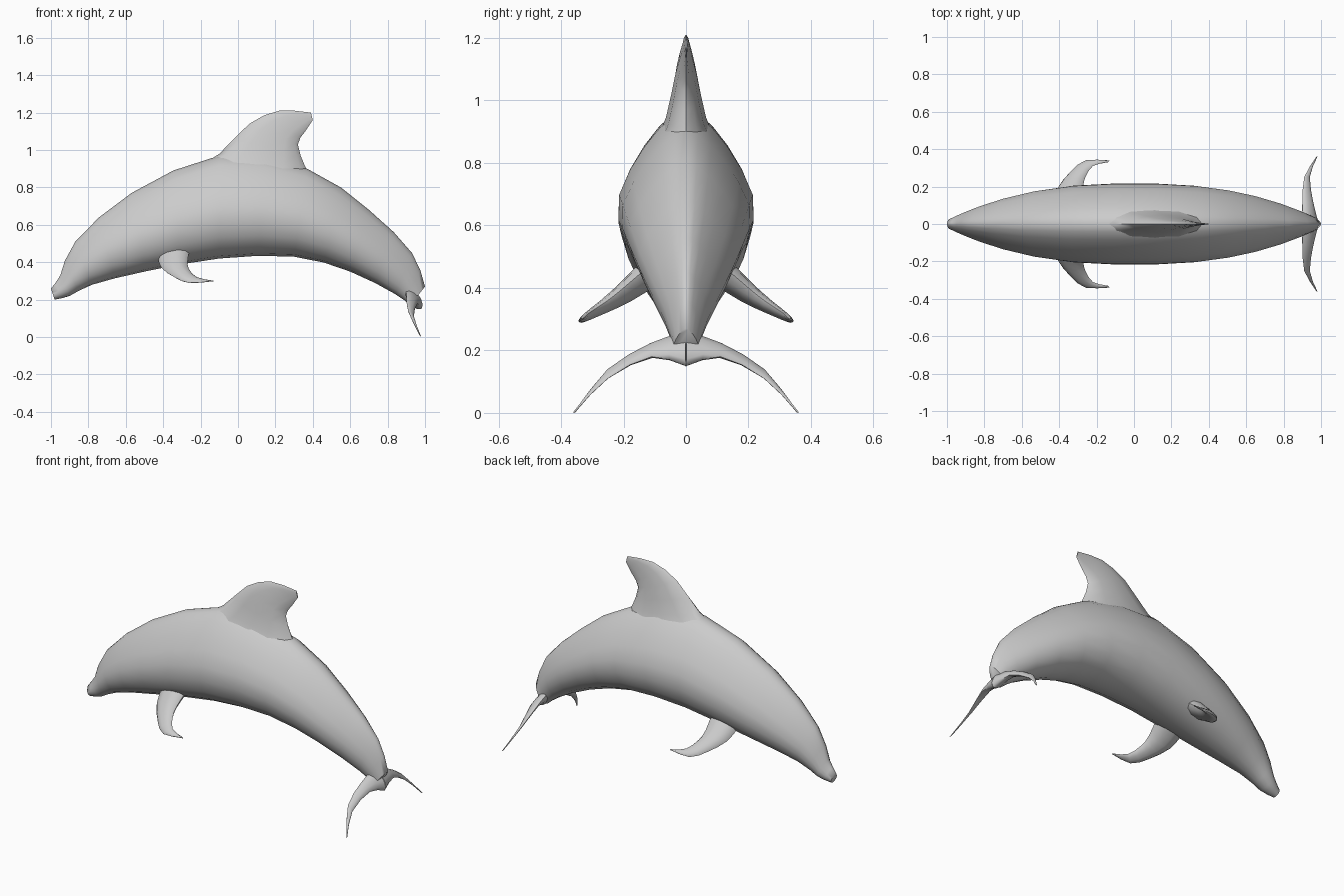
import bpy, bmesh, math
from mathutils import Vector

cube = bpy.data.objects.get("Cube")
if cube:
    bpy.data.objects.remove(cube)

grey = bpy.data.materials.new("soft_grey")
grey.use_nodes = True
colour = (0.6, 0.6, 0.6, 1)
grey.diffuse_color = colour
grey.node_tree.nodes["Principled BSDF"].inputs["Base Color"].default_value = colour


def smooth_path(points, steps):
    """Resample a few guide points along a flowing curve through all of them."""
    pts = [Vector(p) for p in points]
    pts = [2 * pts[0] - pts[1]] + pts + [2 * pts[-1] - pts[-2]]
    path = []
    for before, start, end, after in zip(pts, pts[1:], pts[2:], pts[3:]):
        for step in range(steps):
            t = step / steps
            leave, arrive = (end - before) / 2, (after - start) / 2
            bend = 3 * (end - start) - 2 * leave - arrive
            curl = 2 * (start - end) + leave + arrive
            path.append(start + leave * t + bend * t ** 2 + curl * t ** 3)
    return path + [pts[-2]]


def loft(name, first_edge, second_edge, thickness, sides, peak=0, steps=2):
    """Skin rounded cross-sections between two edge lines; peak narrows the first-edge half."""
    edges = list(zip(smooth_path(first_edge, steps), smooth_path(second_edge, steps)))
    mids = [(a + b) / 2 for a, b in edges]
    last = len(edges) - 1
    bm = bmesh.new()
    rings = []
    for i, (a, b) in enumerate(edges):
        along = mids[min(i + 1, last)] - mids[max(i - 1, 0)]
        side = along.cross(a - b).normalized() * thickness(i / last, mids[i])
        ring = []
        for k in range(sides):
            angle = math.tau * k / sides
            up = math.cos(angle)
            out = math.sin(angle) * (1 - up * (peak if up > 0 else peak / 2))
            ring.append(bm.verts.new(mids[i] + (a - b) / 2 * up + side * out))
        rings.append(ring)
    for ring, following in zip(rings, rings[1:]):
        for k in range(sides):
            n = (k + 1) % sides
            bm.faces.new((ring[k], ring[n], following[n], following[k]))
    bm.faces.new(rings[0])
    bm.faces.new(rings[-1])
    bmesh.ops.recalc_face_normals(bm, faces=bm.faces)
    mesh = bpy.data.meshes.new(name)
    bm.to_mesh(mesh)
    bm.free()
    mesh.materials.append(grey)
    obj = bpy.data.objects.new(name, mesh)
    bpy.context.collection.objects.link(obj)
    bpy.ops.object.select_all(action='DESELECT')
    obj.select_set(True)
    bpy.context.view_layer.objects.active = obj
    bpy.ops.object.shade_smooth_by_angle(angle=math.radians(65))
    return obj


def mirror_across_middle(obj):
    modifier = obj.modifiers.new("other_side", 'MIRROR')
    modifier.use_axis = (False, True, False)


def middle_line(*points):
    """Guide points lying in the plane that divides left from right."""
    return [(x, 0, z) for x, z in points]


def body_width(along, centre):
    return 0.02 + 0.195 * (1 - abs(centre.x) ** 2.5)


def fin_taper(root, power):
    return lambda along, centre: root * (1 - along) ** power + 0.003


# Body: back line and belly line from snout to tail stock
back = middle_line((-1, 0.26), (-0.95, 0.33), (-0.87, 0.51), (-0.57, 0.77), (-0.1, 0.97),
                   (0.37, 0.9), (0.7, 0.68), (0.93, 0.45), (1, 0.27))
belly = middle_line((-0.98, 0.2), (-0.9, 0.22), (-0.78, 0.28), (-0.5, 0.35), (-0.1, 0.42),
                    (0.3, 0.43), (0.6, 0.35), (0.84, 0.23), (0.92, 0.17))
loft("body", back, belly, body_width, sides=20, peak=0.4)

# Dorsal fin: swept back with a hooked tip
leading = middle_line((-0.27, 0.88), (-0.1, 0.98), (0.06, 1.14), (0.22, 1.21), (0.39, 1.2))
trailing = middle_line((0.4, 0.84), (0.36, 0.91), (0.32, 1.03), (0.36, 1.1), (0.4, 1.16))
loft("dorsal_fin", leading, trailing, fin_taper(0.1, 1.7), sides=12)

# Flippers: angled out and down, with tips swept toward the tail
leading = [(-0.43, 0.11, 0.43), (-0.41, 0.19, 0.37), (-0.34, 0.28, 0.32),
           (-0.26, 0.34, 0.29), (-0.13, 0.34, 0.3)]
trailing = [(-0.26, 0.13, 0.46), (-0.27, 0.2, 0.4), (-0.26, 0.25, 0.36),
            (-0.22, 0.31, 0.32), (-0.14, 0.33, 0.3)]
mirror_across_middle(loft("flippers", leading, trailing, fin_taper(0.04, 1.2), sides=10))

# Tail flukes: drooping to pointed tips
leading = [(0.9, 0, 0.26), (0.9, 0.11, 0.22), (0.91, 0.25, 0.14), (0.97, 0.35, 0.01)]
trailing = [(0.98, 0, 0.15), (0.96, 0.11, 0.18), (0.94, 0.25, 0.11), (0.98, 0.36, 0)]
mirror_across_middle(loft("tail_flukes", leading, trailing, fin_taper(0.03, 2), sides=10))
